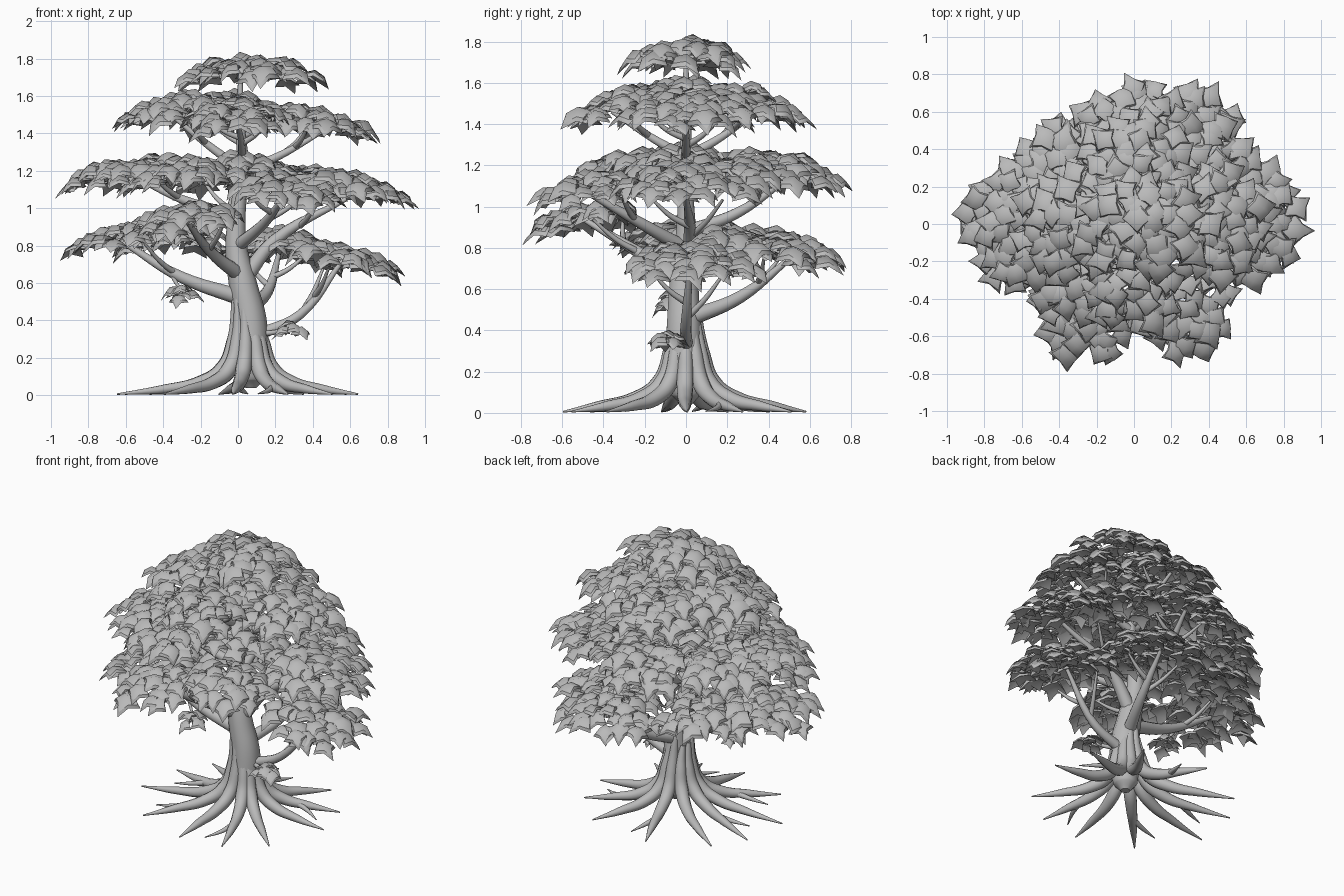
import bpy, bmesh, math, random
from mathutils import Vector

random.seed(7)
if "Cube" in bpy.data.objects:
    bpy.data.objects.remove(bpy.data.objects["Cube"], do_unlink=True)

grey = bpy.data.materials.new("plain_grey")
grey.use_nodes = True
colour = (0.49, 0.49, 0.49, 1)
grey.diffuse_color = colour
grey.node_tree.nodes["Principled BSDF"].inputs["Base Color"].default_value = colour


def tubes(name, paths):
    """Tapered round limbs; each path is a list of (x, y, z, radius)."""
    cu = bpy.data.curves.new(name, 'CURVE')
    cu.dimensions = '3D'
    cu.bevel_depth = 1
    cu.bevel_resolution = 3
    cu.resolution_u = 6
    cu.use_fill_caps = True
    for path in paths:
        sp = cu.splines.new('BEZIER')
        sp.bezier_points.add(len(path) - 1)
        for bp, (x, y, z, r) in zip(sp.bezier_points, path):
            bp.co = (x, y, z)
            bp.radius = r
            bp.handle_left_type = bp.handle_right_type = 'AUTO'
    ob = bpy.data.objects.new(name, cu)
    bpy.context.collection.objects.link(ob)
    cu.materials.append(grey)
    bpy.ops.object.select_all(action='DESELECT')
    ob.select_set(True)
    bpy.context.view_layer.objects.active = ob
    bpy.ops.object.convert(target='MESH')
    bpy.ops.object.shade_smooth_by_angle(angle=math.radians(50))


# Trunk
tubes("trunk", [[(.07, 0, .04, .03), (.07, 0, .09, .075), (.07, -.01, .2, .095), (.065, -.01, .4, .088),
                 (.025, -.01, .6, .075), (-.01, 0, .8, .058), (0, 0, 1, .042), (.028, 0, 1.2, .034),
                 (.015, 0, 1.4, .026), (.012, 0, 1.74, .01)]])

# Roots: run down the trunk, flare out along the ground, some fork near the tip
roots = []
count = 11
for i in range(count):
    a = 2 * math.pi * i / count + random.uniform(-.1, .1)
    reach = .59 + .07 * abs(math.cos(a)) + random.uniform(-.03, .02)
    bend = random.uniform(-.15, .15)

    def at(r, z, rad, turn=0.0):
        b = a + turn
        return (.06 * (1 - r / .7) + r * math.cos(b), r * math.sin(b), z, rad)

    top = random.uniform(.42, .6)
    roots.append([(.04 + .06 * math.cos(a), .06 * math.sin(a) - .01, top, .016), at(.083, .28, .036),
                  at(.135, .14, .042), at(.25, .068, .036, bend * .3),
                  at(.42, .034, .025, bend * .7), at(reach, .006, .004, bend)])
    if i % 2:
        side = random.choice((-1, 1)) * .26
        roots.append([at(.34, .045, .02, bend * .5), at(.42, .025, .014, bend * .6 + side * .5),
                      at(.52, .008, .003, bend + side)])
tubes("roots", roots)

# Main boughs: start, middle, end at the foliage
boughs = [
    [(.02, 0, .52, .046), (-.3, -.02, .63, .032), (-.62, 0, .82, .014)],
    [(0, -.03, .65, .04), (-.14, -.2, .76, .03), (-.28, -.5, .94, .012)],
    [(.1, 0, .32, .034), (.33, 0, .43, .026), (.56, .02, .72, .012)],
    [(.06, .02, .46, .042), (.16, .26, .56, .03), (.22, .52, .76, .012)],
    [(.03, 0, .62, .045), (.2, .02, .83, .034), (.58, 0, 1.05, .012)],
    [(0, -.01, .8, .036), (.14, -.22, .92, .027), (.26, -.5, 1.08, .012)],
    [(0, .01, .88, .034), (-.04, .25, .97, .026), (0, .5, 1.14, .012)],
    [(0, 0, .96, .034), (-.28, 0, 1.04, .025), (-.6, 0, 1.19, .01)],
    [(.03, 0, 1.2, .028), (-.15, 0, 1.33, .022), (-.36, 0, 1.5, .01)],
    [(.03, 0, 1.2, .028), (.22, 0, 1.28, .022), (.47, 0, 1.42, .01)],
    [(.02, 0, 1.24, .026), (.02, -.16, 1.33, .02), (0, -.36, 1.46, .01)],
    [(.02, 0, 1.24, .026), (.02, .16, 1.33, .02), (0, .36, 1.47, .01)],
]
tubes("branches", boughs)

# Twigs: two forks rising from the middle of each bough
twigs = []
for start, mid, end in boughs:
    m, e = Vector(mid[:3]), Vector(end[:3])
    across = (e - m).cross(Vector((0, 0, 1))).normalized()
    for s in (-1, 1):
        base = m.lerp(e, .1 if s < 0 else .35)
        tip = m.lerp(e, .6) + across * s * .17 + Vector((0, 0, .07))
        bend = base.lerp(tip, .5) - Vector((0, 0, .015))
        twigs.append([(*base, .017), (*bend, .013), (*tip, .007)])
# Short spurs carrying the small low sprays
twigs += [[(-.36, -.02, .66, .014), (-.33, -.04, .6, .01), (-.3, -.06, .56, .006)],
          [(.14, -.02, .33, .016), (.21, -.06, .34, .012), (.28, -.1, .37, .006)]]
tubes("twigs", twigs)


def leaf(bm, pos, normal, out, size):
    """Domed kite-shaped leaf with a steep skirt and drooping points."""
    side = normal.cross(out).normalized()
    fwd = side.cross(normal)
    length, width, drop = .08 * size, .068 * size, .045 * size
    grid, skirt = {}, {}
    for u in (-1, 0, 1):
        for v in (-1, 0, 1):
            k = (1.08 if u * v else 1) * random.uniform(.92, 1.08)
            x = (u + v) / 2 * length * k * (1 if u + v > 0 else .85)
            y = (u - v) / 2 * width * k
            z = -drop * (u * u + v * v) / 2
            grid[u, v] = bm.verts.new(pos + fwd * x + side * y + normal * z)
            if u or v:
                flare = 1.2 if u * v else 1.05
                skirt[u, v] = bm.verts.new(pos + fwd * (x * flare + .006) + side * y * flare + normal * (z - .02 * size))
    order = ((-1, -1), (0, -1), (1, -1), (1, 0), (1, 1), (0, 1), (-1, 1), (-1, 0))
    ring, hem = [grid[c] for c in order], [skirt[c] for c in order]
    under = bm.verts.new(pos - normal * drop * .65)
    for i in range(8):
        j = (i + 1) % 8
        bm.faces.new((ring[j], ring[i], hem[i], hem[j]))
        if i % 2 == 0:
            bm.faces.new((ring[i - 1], ring[i], ring[j], grid[0, 0]))
            bm.faces.new((hem[j], hem[i], hem[i - 1], under))
    for loop in (ring, hem):
        for i in range(8):
            bm.edges.get((loop[i - 1], loop[i])).smooth = False


def pad(bm, x, y, z, rx, ry, dome=.06, tilt=.17, density=480, size=1.0):
    """Shallow dome of overlapping leaves leaning away from the trunk."""
    n = max(8, int(density * rx * ry))
    mid = math.hypot(x, y)
    for i in range(n):
        r = math.sqrt((i + .6) / n)
        a = i * 2.39996 + random.uniform(-.25, .25)
        px, py = x + rx * r * math.cos(a), y + ry * r * math.sin(a)
        lean = tilt * (math.hypot(px, py) - mid)
        pz = z + .035 + dome * (1 - r * r) - lean + random.uniform(-.035, .03)
        away = Vector((math.cos(a) * r + x * .8, math.sin(a) * r + y * .8, 0)).normalized()
        turn = random.uniform(-.7, .7)
        out = Vector((away.x * math.cos(turn) - away.y * math.sin(turn),
                      away.x * math.sin(turn) + away.y * math.cos(turn), 0))
        wobble = Vector((random.uniform(-.2, .2), random.uniform(-.2, .2), 0))
        normal = (Vector((0, 0, 1)) + out * (.15 + .3 * r) + wobble).normalized()
        leaf(bm, Vector((px, py, pz)), normal, out, size * random.uniform(.85, 1.12))


# Foliage tiers: x, y, z, radius x, radius y
tiers = {
    "crown_foliage": [(.06, 0, 1.72, .37, .27, .065, .06)],
    "upper_foliage": [(-.32, 0, 1.52, .31, .3), (.4, 0, 1.45, .32, .3), (.02, 0, 1.53, .2, .2),
                      (0, -.3, 1.48, .28, .26), (0, .31, 1.49, .3, .27)],
    "middle_foliage": [(-.58, 0, 1.18, .33, .33), (.6, 0, 1.1, .31, .32), (.26, -.46, 1.07, .28, .25),
                       (0, .47, 1.17, .34, .28), (-.32, -.28, 1.18, .26, .26), (.05, 0, 1.2, .27, .27),
                       (-.38, .33, 1.17, .24, .22), (.4, .33, 1.12, .26, .22)],
    "lower_foliage": [(-.62, 0, .83, .28, .32), (-.26, -.48, .93, .26, .26), (.56, .03, .72, .28, .32),
                      (.22, .48, .77, .34, .28), (-.34, .3, .82, .28, .26), (.25, .2, .8, .2, .2)],
    "low_sprays": [(-.3, -.06, .52, .09, .07, .02, 0, 0, .65), (.29, -.1, .34, .08, .07, .02, 0, 0, .65)],
}
for name, pads in tiers.items():
    bm = bmesh.new()
    for p in pads:
        pad(bm, *p)
    for f in bm.faces:
        f.smooth = True
    me = bpy.data.meshes.new(name)
    bm.to_mesh(me)
    bm.free()
    me.materials.append(grey)
    bpy.context.collection.objects.link(bpy.data.objects.new(name, me))
